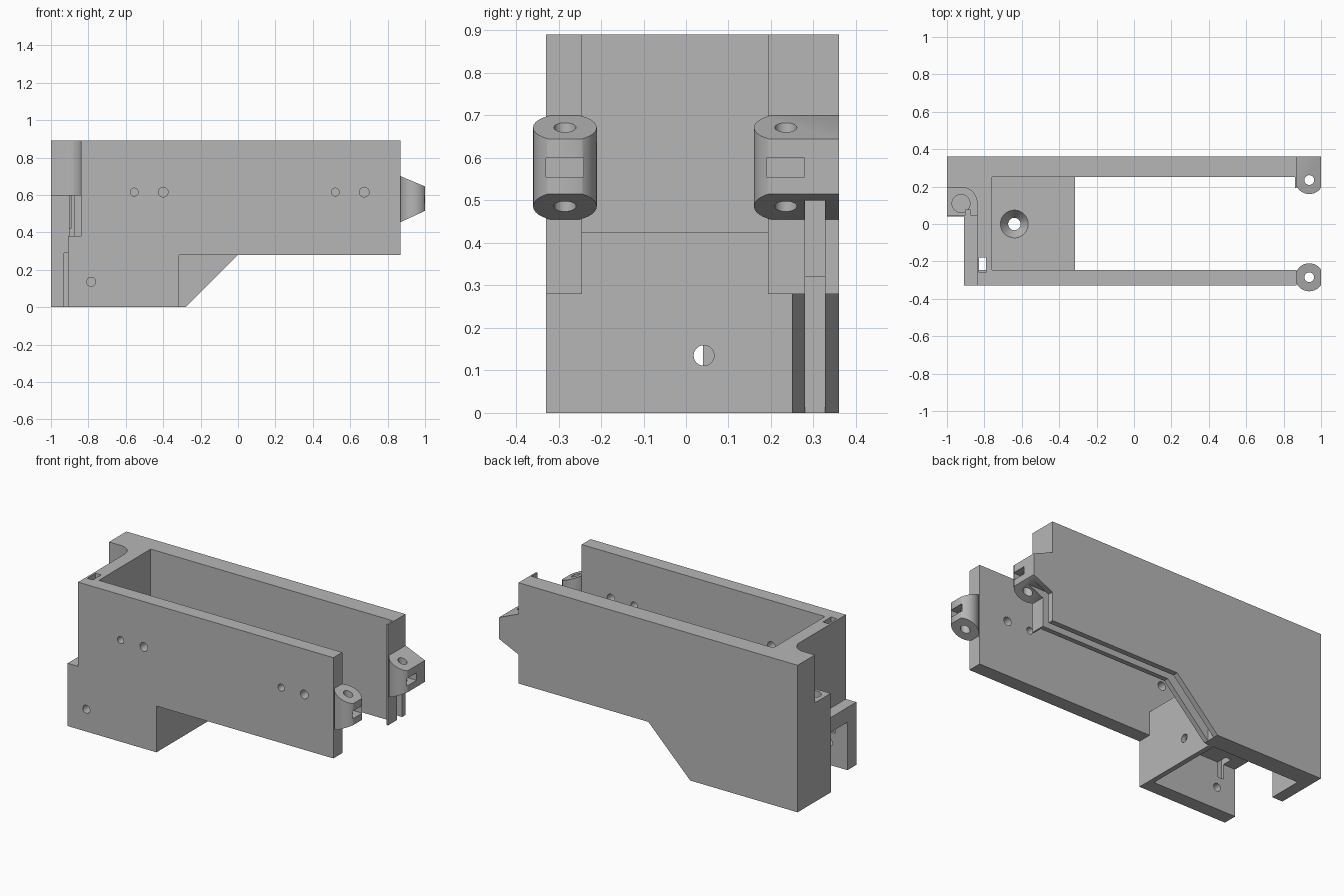
import bpy, bmesh, math
from mathutils import Matrix

cube = bpy.data.objects.get("Cube")
if cube:
    bpy.data.objects.remove(cube, do_unlink=True)

grey = bpy.data.materials.new("plain_grey")
grey.use_nodes = True
colour = (0.47, 0.47, 0.47, 1)
grey.diffuse_color = colour
grey.node_tree.nodes["Principled BSDF"].inputs["Base Color"].default_value = colour


def finish(name, bm):
    bmesh.ops.recalc_face_normals(bm, faces=bm.faces)
    mesh = bpy.data.meshes.new(name)
    bm.to_mesh(mesh)
    bm.free()
    mesh.materials.append(grey)
    ob = bpy.data.objects.new(name, mesh)
    bpy.context.collection.objects.link(ob)
    return ob


def prism(name, pts, lo, hi, axis):
    """Extrude a 2D outline along an axis."""
    def place(p, t):
        a, b = p
        return {"x": (t, a, b), "y": (a, t, b), "z": (a, b, t)}[axis]
    bm = bmesh.new()
    low = [bm.verts.new(place(p, lo)) for p in pts]
    high = [bm.verts.new(place(p, hi)) for p in pts]
    bm.faces.new(low)
    bm.faces.new(high)
    for i in range(len(pts)):
        j = (i + 1) % len(pts)
        bm.faces.new((low[i], low[j], high[j], high[i]))
    return finish(name, bm)


def box(name, x, y, z):
    return prism(name, [(x[0], y[0]), (x[1], y[0]), (x[1], y[1]), (x[0], y[1])], *z, "z")


def arc(cx, cy, r, start=0, end=360, n=32):
    steps = n if end - start == 360 else n + 1
    angles = [math.radians(start + (end - start) * i / n) for i in range(steps)]
    return [(cx + r * math.cos(a), cy + r * math.sin(a)) for a in angles]


def boolean(ob, tool, operation="DIFFERENCE"):
    mod = ob.modifiers.new("cut", "BOOLEAN")
    mod.operation = operation
    mod.solver = "EXACT"
    mod.object = tool
    bpy.context.view_layer.objects.active = ob
    bpy.ops.object.modifier_apply(modifier=mod.name)
    bpy.data.objects.remove(tool, do_unlink=True)


def smooth(ob):
    bpy.ops.object.select_all(action="DESELECT")
    ob.select_set(True)
    bpy.context.view_layer.objects.active = ob
    bpy.ops.object.shade_smooth_by_angle(angle=math.radians(30))


# Housing: a solid block with everything else cut away
housing = box("housing", (-1, 0.87), (-0.33, 0.36), (0, 0.89))
inner = (-0.245, 0.25)
for x, y, z in [
    ((-0.76, 1.2), inner, (0.425, 1)),              # upper tray
    ((-0.315, 1.2), inner, (-0.1, 0.6)),            # open bottom
    ((-0.315, 1.2), (-0.5, 0.2), (-0.1, 0.28)),     # under front wall
    ((-0.93, -0.345), inner, (-0.1, 0.29)),         # lower chamber
    ((-1.1, -0.91), (-0.5, 0.04), (-0.1, 1)),       # end step
    ((-1.1, -0.84), (-0.5, 0.045), (0.38, 1)),      # end ledge
    ((-0.9, -0.875), (0, 0.075), (0.38, 0.7)),      # post slit
]:
    boolean(housing, box("cutter", x, y, z))

# Sloped lower edge of the back wall
slope = [(-0.38, -0.1), (0, 0.28), (1.2, 0.28), (1.2, -0.1)]
boolean(housing, prism("cutter", slope, -0.5, 0.5, "y"))

# Rounded corner notch above the post
notch = [(-1.1, -0.5), (-0.84, -0.5)] + arc(-0.92, 0.115, 0.08, 0, 90, 12) + [(-1.1, 0.195)]
boolean(housing, prism("cutter", notch, 0.6, 1, "z"))
boolean(housing, prism("cutter", arc(-0.925, 0.11, 0.048), 0.42, 0.7, "z"))

# Cable groove in the back wall
groove = (0.28, 0.327)
boolean(housing, box("cutter", (-0.28, 1.2), groove, (-0.1, 0.32)))
boolean(housing, box("cutter", (0.82, 1.2), groove, (0.2, 0.5)))

# Screw holes in the front wall and the lower end plate
for x, z, r in [(-0.555, 0.615, 0.021), (-0.4, 0.615, 0.026), (0.52, 0.615, 0.021),
                (0.675, 0.615, 0.026), (-0.785, 0.135, 0.024)]:
    boolean(housing, prism("cutter", arc(x, z, r), -0.4, -0.2, "y"))
boolean(housing, prism("cutter", arc(0.042, 0.135, 0.024), -0.4, -0.25, "x"))

# Countersunk floor hole and vertical slot
boolean(housing, prism("cutter", arc(-0.64, 0, 0.033), 0.2, 0.5, "z"))
bm = bmesh.new()
bmesh.ops.create_cone(bm, cap_ends=True, segments=32, radius1=0.033, radius2=0.075,
                      depth=0.06, matrix=Matrix.Translation((-0.64, 0, 0.396)))
boolean(housing, finish("cutter", bm))
boolean(housing, box("cutter", (-0.828, -0.79), (-0.26, -0.18), (0.2, 1)))
smooth(housing)

# Thin lip on the open end of the back wall
box("end_lip", (0.86, 0.87), (0.193, 0.255), (0.28, 0.89))

# Hinge knuckles: rounded blocks with tapered top and bottom
taper = [(0.865, 0.455), (0.87, 0.455), (1, 0.515), (1, 0.645), (0.87, 0.70), (0.865, 0.70)]
for side, y in (("front", -0.285), ("back", 0.235)):
    outline = arc(0.937, y, 0.075)
    if side == "back":
        outline = arc(0.937, y, 0.075, 180, 360) + [(1.012, 0.36), (0.862, 0.36)]
    knuckle = prism(side + "_hinge", outline, 0.4, 0.8, "z")
    boolean(knuckle, prism("cutter", taper, -0.5, 0.5, "y"), "INTERSECT")
    boolean(knuckle, prism("cutter", arc(0.937, y, 0.026), 0.3, 0.9, "z"))
    boolean(knuckle, box("cutter", (0.89, 1.1), (y - 0.045, y + 0.044), (0.555, 0.6)))
    if side == "back":
        boolean(knuckle, box("cutter", (0.8, 1.2), groove, (0.3, 0.5)))
    smooth(knuckle)
